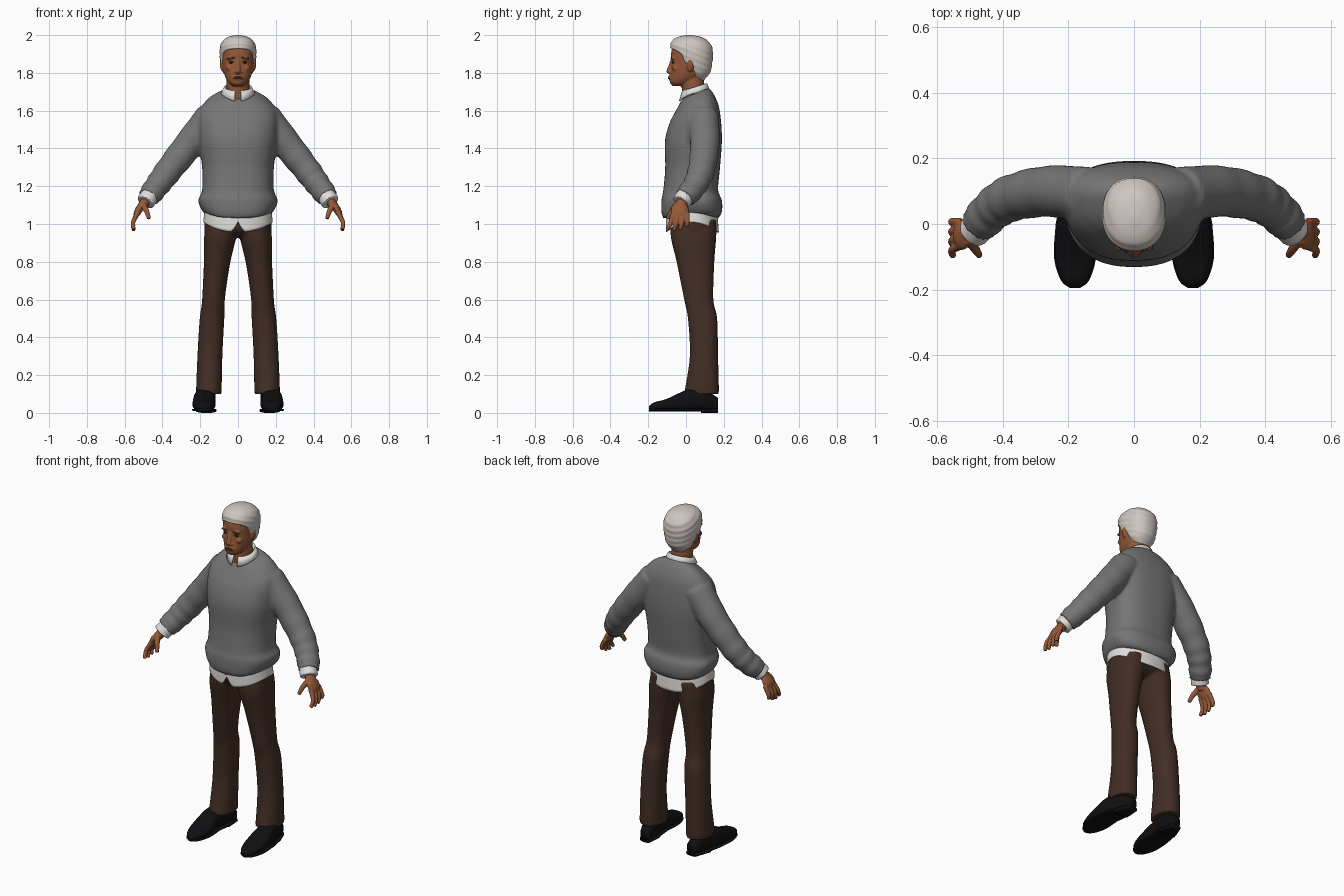
import bpy, bmesh, math
from mathutils import Vector, Matrix

cube = bpy.data.objects.get("Cube")
if cube:
    bpy.data.objects.remove(cube, do_unlink=True)


def material(name, *rgb):
    mat = bpy.data.materials.new(name)
    mat.use_nodes = True
    mat.diffuse_color = (*rgb, 1)
    shader = mat.node_tree.nodes["Principled BSDF"]
    shader.inputs["Base Color"].default_value = (*rgb, 1)
    shader.inputs["Roughness"].default_value = .8
    return mat


SKIN = material("warm brown skin", .3, .1, .04)
HAIR = material("silver hair", .62, .56, .53)
WOOL = material("grey wool", .18, .18, .18)
LINEN = material("white linen", .74, .73, .71)
CLOTH = material("dark brown cloth", .055, .027, .018)
LEATHER = material("black leather", .005, .005, .006)
LIP = material("dark lip", .17, .055, .035)
EYE = material("dark eye", .03, .015, .01)
BROW = material("greying brow", .13, .065, .04)


def spline(rows, steps=8):
    """Smooth Catmull-Rom path through rows of numbers."""
    result = []
    last = len(rows) - 1
    for i in range(last):
        before, start, end, after = (Vector(rows[max(0, min(last, i + k))]) for k in (-1, 0, 1, 2))
        for j in range(steps):
            t = j / steps
            leave, arrive = (end - before) / 2, (after - start) / 2
            turn = start.lerp(end, t * t * (3 - 2 * t))
            result.append(turn + leave * t * (1 - t) ** 2 - arrive * t * t * (1 - t))
    return result + [Vector(rows[last])]


def angles(count):
    return [math.tau * k / count for k in range(count)]


def power(value, exponent):
    return math.copysign(abs(value) ** (2 / exponent), value)


def bridge(bm, rings, closed=True, caps=True):
    """Skin a list of point rings with quads."""
    loops = [[bm.verts.new(point) for point in ring] for ring in rings]
    count = len(loops[0])
    for low, high in zip(loops, loops[1:]):
        for i in range(count if closed else count - 1):
            j = (i + 1) % count
            bm.faces.new((low[i], low[j], high[j], high[i]))
    if caps:
        bm.faces.new(loops[0])
        bm.faces.new(loops[-1])


def stack(bm, rows, centre=lambda z: 0, warp=lambda p: p, bias=.5, exponent=2.2, caps=True):
    """Horizontal oval rings from rows of (height, half width, front, back)."""
    rings = []
    for z, half, front, back in (tuple(row) for row in spline_rows(rows)):
        middle = front + (back - front) * bias
        ring = []
        for a in angles(72):
            depth = power(math.sin(a), exponent)
            reach = back - middle if depth > 0 else middle - front
            x = centre(z) + half * power(math.cos(a), exponent)
            ring.append(warp(Vector((x, middle + depth * reach, z))))
        rings.append(ring)
    bridge(bm, rings, caps=caps)


def spline_rows(rows):
    return [row for row in spline(rows)]


def tube(bm, points, start, end, side=1, flat=1, ripple=0):
    """Tapered round tube along a path; flat widens it from front to back."""
    path = spline(points)
    last = len(path) - 1
    rings = []
    for i, centre in enumerate(path):
        along = (path[min(i + 1, last)] - path[max(i - 1, 0)]).normalized()
        across = along.cross(Vector((0, 1, 0))).normalized()
        deep = across.cross(along)
        radius = start + (end - start) * i / last
        radius *= 1 + ripple * math.sin(i * 1.2) * i / last
        ring = [centre + radius * (across * math.cos(a) + deep * math.sin(a) * flat)
                for a in angles(24)]
        rings.append([Vector((side * p.x, p.y, p.z)) for p in ring])
    bridge(bm, rings)


def blob(bm, centre, radii, turn=0):
    matrix = (Matrix.Translation(centre) @ Matrix.Rotation(turn, 4, 'Y')
              @ Matrix.Diagonal((*radii, 1)))
    bmesh.ops.create_icosphere(bm, subdivisions=3, radius=1, matrix=matrix)


def finish(name, bm, mat, voxel=0, thick=0):
    """Make the object; voxel blends overlapping pieces into one smooth skin."""
    bmesh.ops.recalc_face_normals(bm, faces=bm.faces)
    for face in bm.faces:
        face.smooth = True
    mesh = bpy.data.meshes.new(name)
    bm.to_mesh(mesh)
    bm.free()
    mesh.materials.append(mat)
    obj = bpy.data.objects.new(name, mesh)
    bpy.context.collection.objects.link(obj)
    if voxel:
        remesh = obj.modifiers.new("blend", 'REMESH')
        remesh.mode = 'VOXEL'
        remesh.voxel_size = voxel
        remesh.use_smooth_shade = True
        obj.modifiers.new("relax", 'SMOOTH').iterations = 3
    if thick:
        obj.modifiers.new("thickness", 'SOLIDIFY').thickness = thick


def sag(y):
    """How far a hem drops: none at the sides, fully at front and back."""
    return min(1, ((y - .03) / .14) ** 2)


# Sweater: torso and sleeves, with a sagging hem and a neckline tilted forward
def drape(p):
    p.z += max(0, p.z - 1.55) * 3 * (p.y - .045)
    p.z -= .03 * sag(p.y) * max(0, min(1, (1.14 - p.z) / .06))
    return p

bm = bmesh.new()
stack(bm, [(1.06, .18, -.12, .17), (1.09, .2, -.13, .19), (1.13, .21, -.13, .19),
           (1.18, .19, -.12, .17), (1.3, .19, -.11, .18), (1.45, .21, -.11, .19),
           (1.58, .21, -.07, .18), (1.65, .16, -.04, .15), (1.69, .09, -.02, .12)],
      warp=drape, bias=.6, exponent=2.4)
for side in (1, -1):
    tube(bm, [(.14, .09, 1.57), (.26, .1, 1.42), (.37, .08, 1.28), (.43, .045, 1.2),
              (.475, -.005, 1.14)], .085, .058, side, ripple=.06)
finish("sweater", bm, WOOL, voxel=.01)

# Trousers: hips and two legs that drift outward toward the floor
bm = bmesh.new()
stack(bm, [(1.07, .17, -.09, .15), (1, .178, -.09, .165), (.96, .17, -.075, .155),
           (.93, .1, -.03, .11)])
for side in (1, -1):
    stack(bm, [(1.02, .08, -.08, .16), (.93, .085, -.08, .16), (.8, .07, -.05, .15),
               (.6, .06, -.01, .145), (.5, .065, .01, .165), (.3, .066, .02, .17),
               (.1, .068, -.01, .175)],
          centre=lambda z: side * (.155 - .07 * z * z))
finish("trousers", bm, CLOTH, voxel=.01)

# Shirt tail with a notch at the front
def tail(p):
    if p.z < 1.05:
        notch = max(0, 1 - abs(p.x) / .03) if p.y < 0 else 0
        p.z -= .055 * (sag(p.y) - notch) * (1.05 - p.z) / .04
    return p

bm = bmesh.new()
stack(bm, [(1.09, .175, -.105, .16), (1.01, .184, -.107, .174)], warp=tail, caps=False)
finish("shirt_tail", bm, LINEN, thick=.005)

# Shirt collar, folded over and open at the front
bm = bmesh.new()
columns = []
for k in range(-24, 25):
    a = k / 24 * (math.pi - .2)
    forward = (1 - math.cos(a)) / 2
    top = 1.745 - .04 * forward
    fold = ((.062, top - .05), (.067, top), (.073, top), (.091, 1.7 - .05 * forward ** 3))
    columns.append([(r * math.sin(a), .045 + .92 * r * math.cos(a), z) for r, z in fold])
bridge(bm, columns, closed=False, caps=False)
finish("shirt_collar", bm, LINEN, thick=.005)

# Head with neck, nose, mouth, brow ridge, cheeks and ears
bm = bmesh.new()
stack(bm, [(1.73, .025, -.07, 0), (1.75, .05, -.085, .04), (1.79, .072, -.085, .1),
           (1.85, .083, -.077, .12), (1.9, .085, -.079, .12), (1.94, .08, -.07, .115),
           (1.97, .055, -.045, .085)])
tube(bm, [(0, .045, 1.63), (0, .03, 1.81)], .06, .06)
tube(bm, [(0, -.07, 1.875), (0, -.08, 1.84), (0, -.09, 1.81)], .009, .014)
blob(bm, (0, -.087, 1.808), (.015, .017, .012))
blob(bm, (0, -.078, 1.775), (.034, .015, .017))
for side in (1, -1):
    blob(bm, (side * .012, -.081, 1.803), (.012, .011, .008))
    blob(bm, (side * .034, -.068, 1.878), (.027, .013, .009), side * .12)
    blob(bm, (side * .045, -.056, 1.825), (.02, .018, .016))
    blob(bm, (side * .086, .022, 1.838), (.01, .019, .032), side * .15)
finish("head", bm, SKIN, voxel=.0045)

# Lips
bm = bmesh.new()
for z in (1.771, 1.779):
    blob(bm, (0, -.086, z), (.024, .009, .005))
finish("lips", bm, LIP)

# Hair: combed-back cap that sinks under the skin in front of the hairline
HAIRLINE = [(1.7, .13), (1.8, .05), (1.835, .036), (1.842, 0), (1.9, -.03), (1.92, -.06),
            (1.94, -.12), (2.1, -.3)]

def comb(p):
    for (low, start), (high, end) in zip(HAIRLINE, HAIRLINE[1:]):
        if low <= p.z < high:
            edge = start + (end - start) * (p.z - low) / (high - low)
    t = max(0, min(1, (p.y - edge) / .02 + .6))
    scale = .78 + .22 * t * t * (3 - 2 * t)
    scale *= 1 + .012 * math.sin(p.z * 190 + p.y * 75)
    return Vector((p.x * scale, .03 + (p.y - .03) * scale, p.z))

bm = bmesh.new()
stack(bm, [(1.745, .05, -.06, .08), (1.8, .08, -.07, .127), (1.85, .092, -.075, .139),
           (1.9, .097, -.08, .143), (1.94, .094, -.084, .137), (1.97, .08, -.073, .115),
           (1.99, .053, -.045, .08), (2, .012, 0, .03)], warp=comb)
finish("hair", bm, HAIR)

for side, label in ((1, "left"), (-1, "right")):
    # Eye and eyebrow
    bm = bmesh.new()
    blob(bm, (side * .034, -.068, 1.856), (.015, .008, .0055), side * .1)
    finish(label + "_eye", bm, EYE)
    bm = bmesh.new()
    blob(bm, (side * .036, -.074, 1.879), (.022, .009, .004), side * .12)
    finish(label + "_eyebrow", bm, BROW)

    # Shirt cuff
    bm = bmesh.new()
    tube(bm, [(.46, .005, 1.16), (.49, -.025, 1.115)], .048, .05, side)
    finish(label + "_cuff", bm, LINEN, voxel=.006)

    # Hand: wrist, palm, four fingers and a thumb
    bm = bmesh.new()
    tube(bm, [(.475, -.01, 1.14), (.51, -.03, 1.09)], .027, .025, side, flat=1.2)
    blob(bm, (side * .525, -.033, 1.075), (.02, .047, .045), side * -.5)
    for i in range(4):
        tube(bm, [(.53, .024 * i - .066, 1.06), (.555, .029 * i - .08, 1.01),
                  (.552, .033 * i - .097, .965 + .006 * (i - 1) ** 2)], .0135, .01, side)
    tube(bm, [(.505, -.045, 1.105), (.485, -.075, 1.07), (.471, -.096, 1.028)], .018, .01, side)
    finish(label + "_hand", bm, SKIN, voxel=.004)

    # Shoe: upper, thin sole and heel block, from rows of (y, half width, top)
    bm = bmesh.new()
    upper = spline([(.17, .03, .08), (.08, .05, .13), (0, .055, .12), (-.1, .06, .075),
                    (-.17, .04, .055), (-.195, .012, .035)])
    sole = [(y, half + .004, .024) for y, half, top in upper]
    heel = [row for row in sole if row[0] > .07]
    for rows, base in ((upper, .012), (sole, .008), (heel, 0)):
        rings = []
        for y, half, top in rows:
            middle = side * (.18 - max(0, y) * .15)
            rings.append([(middle + half * power(math.cos(a), 2.8), y,
                           base + (top - base) * (1 + power(math.sin(a), 2.8)) / 2)
                          for a in angles(32)])
        bridge(bm, rings)
    finish(label + "_shoe", bm, LEATHER)
